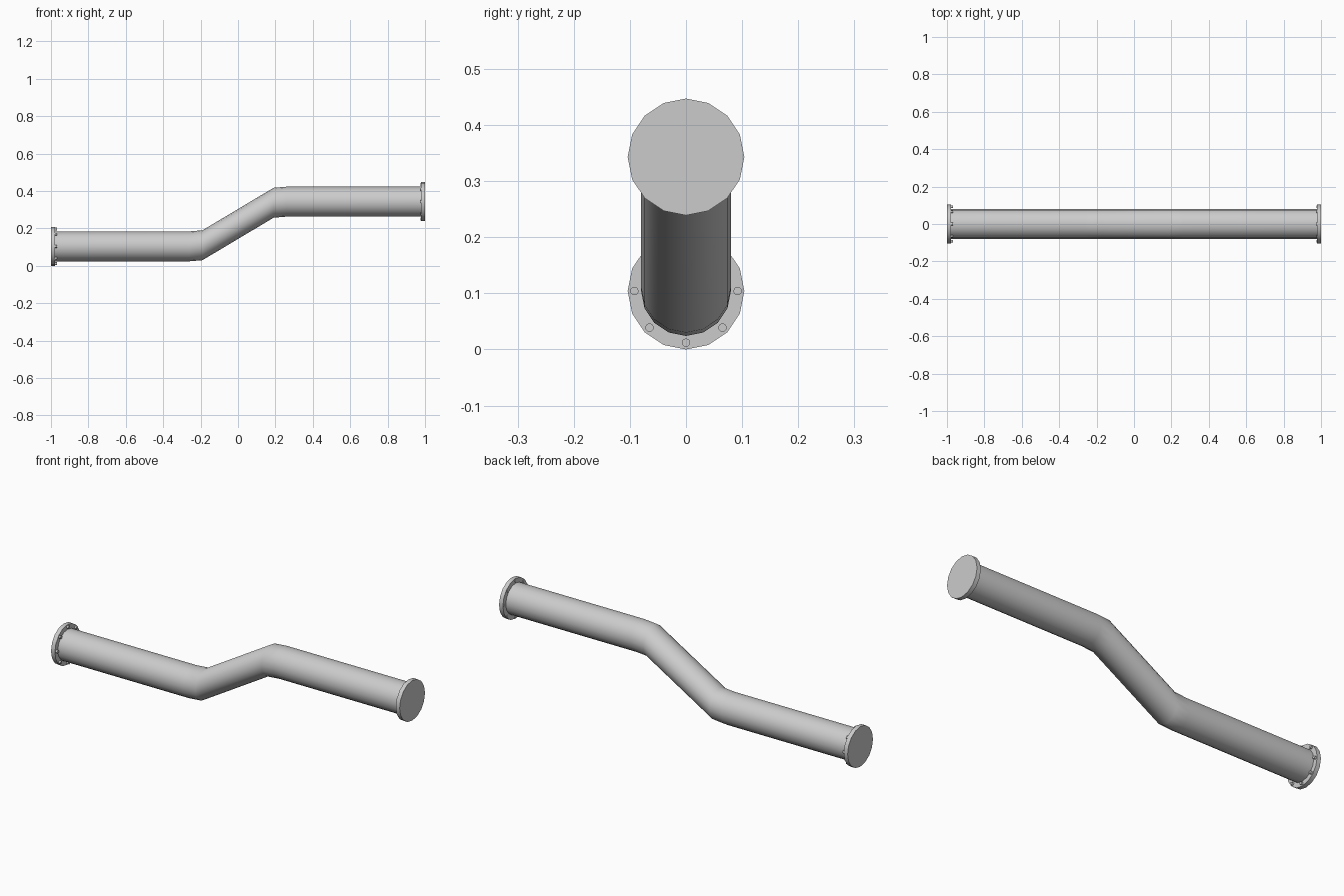
import bpy, bmesh, math

if "Cube" in bpy.data.objects:
    bpy.data.objects.remove(bpy.data.objects["Cube"])

SIDES = 16
PIPE_R, FLANGE_R = 0.08, 0.104
LOW_Z, HIGH_Z = 0.104, 0.343


def ring(bm, x, z, r, n, y=0.0):
    return [bm.verts.new((x, y + r * math.cos(2 * math.pi * i / n),
                          z + r * math.sin(2 * math.pi * i / n))) for i in range(n)]


def tube(bm, stations, n, y=0.0):
    """Capped tube through (x, z, radius) stations, with upright rings."""
    rings = [ring(bm, x, z, r, n, y) for x, z, r in stations]
    for a, b in zip(rings, rings[1:]):
        for i in range(n):
            j = (i + 1) % n
            bm.faces.new((a[i], a[j], b[j], b[i]))
    bm.faces.new(rings[0])
    bm.faces.new(rings[-1])


def finish(name, bm):
    bmesh.ops.recalc_face_normals(bm, faces=bm.faces)
    mesh = bpy.data.meshes.new(name)
    bm.to_mesh(mesh)
    bm.free()
    ob = bpy.data.objects.new(name, mesh)
    bpy.context.collection.objects.link(ob)
    bpy.ops.object.select_all(action='DESELECT')
    ob.select_set(True)
    bpy.context.view_layer.objects.active = ob
    bpy.ops.object.shade_smooth_by_angle(angle=math.radians(40))


# Offset pipe with two softened bends
bm = bmesh.new()
path = [(-0.99, LOW_Z), (-0.26, LOW_Z), (-0.19, 0.110),
        (0.19, 0.337), (0.26, HIGH_Z), (0.99, HIGH_Z)]
tube(bm, [(x, z, PIPE_R) for x, z in path], SIDES)
finish("pipe", bm)

# End flanges, each with a ring of bolts on the inner face
for side, label, z, stick_out in ((-1, "left", LOW_Z, 0.010), (1, "right", HIGH_Z, 0.002)):
    bm = bmesh.new()
    inner = side * 0.978
    tube(bm, [(side * 1.0, z, FLANGE_R), (inner, z, FLANGE_R)], SIDES)
    finish(label + "_flange", bm)

    bm = bmesh.new()
    for k in range(8):
        a = k * math.pi / 4
        bz = z + 0.092 * math.sin(a)
        tube(bm, [(side * 0.985, bz, 0.0075), (inner - side * stick_out, bz, 0.0075)],
             12, 0.092 * math.cos(a))
    finish(label + "_bolts", bm)
